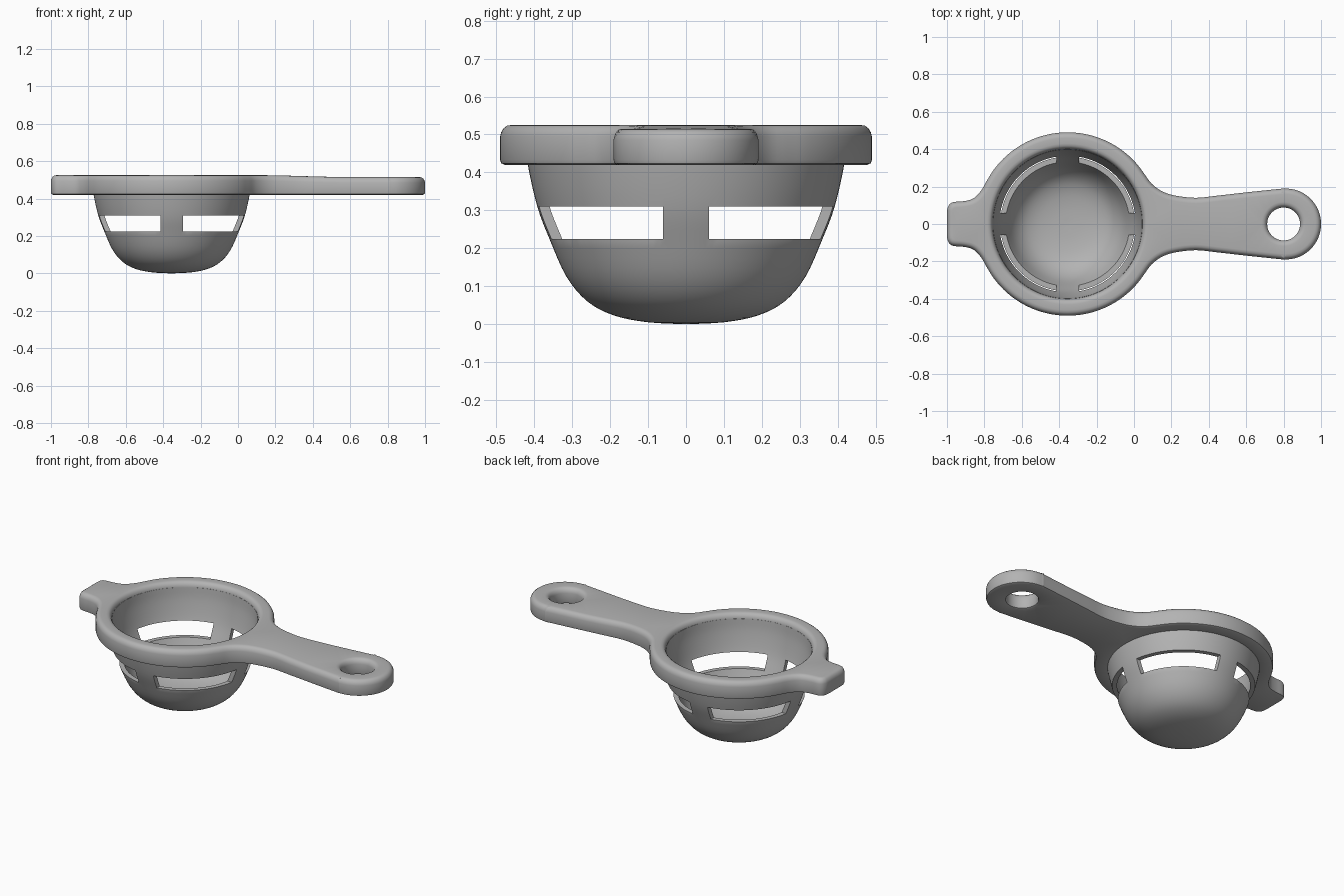
import bpy, bmesh, math
from mathutils import Vector

if "Cube" in bpy.data.objects:
    bpy.data.objects.remove(bpy.data.objects["Cube"], do_unlink=True)

CX = -0.355          # centre of the ring and bowl
RIM_R = 0.49

grey = bpy.data.materials.new("grey plastic")
grey.use_nodes = True
grey.diffuse_color = (0.45, 0.45, 0.45, 1)
grey.node_tree.nodes["Principled BSDF"].inputs["Base Color"].default_value = grey.diffuse_color


def make_object(name, bm):
    bmesh.ops.recalc_face_normals(bm, faces=bm.faces)
    mesh = bpy.data.meshes.new(name)
    bm.to_mesh(mesh)
    bm.free()
    mesh.materials.append(grey)
    obj = bpy.data.objects.new(name, mesh)
    bpy.context.collection.objects.link(obj)
    return obj


def activate(obj):
    bpy.ops.object.select_all(action="DESELECT")
    obj.select_set(True)
    bpy.context.view_layer.objects.active = obj


def arc(cx, r, start, end, steps):
    angles = [math.radians(start + (end - start) * i / steps) for i in range(steps + 1)]
    return [(cx + r * math.cos(a), r * math.sin(a)) for a in angles]


def spline(points, closed, sub):
    """Smooth Catmull-Rom path through the points."""
    pts = [Vector(p) for p in points]
    n = len(pts)

    def at(i):
        return pts[i % n] if closed else pts[max(0, min(n - 1, i))]
    out = []
    for i in range(n if closed else n - 1):
        a, b, c, d = (at(i + k) for k in (-1, 0, 1, 2))
        for s in range(sub):
            t = s / sub
            out.append(0.5 * (2 * b + (c - a) * t + (2 * a - 5 * b + 4 * c - d) * t * t
                              + (3 * b - a - 3 * c + d) * t ** 3))
    if not closed:
        out.append(pts[-1].copy())
    return out


def normals(path, closed):
    """Left-hand normals of a 2D path."""
    n = len(path)
    result = []
    for i in range(n):
        a = path[i - 1] if closed or i else path[0]
        b = path[(i + 1) % n] if closed or i < n - 1 else path[-1]
        d = (b - a).normalized()
        result.append(Vector((-d.y, d.x)))
    return result


# Outline of the rim, grip tab and handle: half of it, then mirrored
half = arc(0.81, 0.19, 0, 90, 6)
half += [(0.79, 0.189), (0.6, 0.169), (0.45, 0.152), (0.33, 0.14), (0.22, 0.152),
         (0.15, 0.175), (0.095, 0.215)]
half += arc(CX, RIM_R, 33, 152, 17)
half += [(-0.82, 0.175), (-0.86, 0.136), (-0.91, 0.122), (-0.96, 0.118),
         (-0.983, 0.108), (-0.996, 0.088), (-1, 0.06), (-1, 0)]
outline = spline(half + [(x, -y) for x, y in half[-2:0:-1]], True, 4)

# Holes run the other way round, so the same inset widens them
bowl_hole = [Vector(p) for p in arc(CX, 0.4, 360, 0, 128)[:-1]]
hang_hole = [Vector(p) for p in arc(0.8, 0.088, 360, 0, 48)[:-1]]

# Rounded edge section: inset and height
EDGE = [(0.012, 0.42), (0.003, 0.424), (0, 0.433), (0, 0.495), (0.003, 0.506),
        (0.009, 0.516), (0.018, 0.523), (0.03, 0.525)]


def handle_drop(x, z):
    t = max(0, min(1, (x - 0.1) / 0.5))
    return z - 0.01 * t * t * (3 - 2 * t) * (z > 0.48)


bm = bmesh.new()
top_edges, bottom_edges = [], []
for path in (outline, bowl_hole, hang_hole):
    side = normals(path, True)
    n = len(path)
    rings = []
    for inset, z in EDGE:
        moved = [p + s * inset for p, s in zip(path, side)]
        rings.append([bm.verts.new((p.x, p.y, handle_drop(p.x, z))) for p in moved])
    for low, high in zip(rings, rings[1:]):
        for i in range(n):
            j = (i + 1) % n
            bm.faces.new((low[i], low[j], high[j], high[i]))
    for ring, store in ((rings[0], bottom_edges), (rings[-1], top_edges)):
        store += [bm.edges.get((ring[i], ring[(i + 1) % n])) for i in range(n)]
for edges, up in ((top_edges, 1), (bottom_edges, -1)):
    bmesh.ops.triangle_fill(bm, edges=edges, use_beauty=True, normal=(0, 0, up))
rim = make_object("rim_and_handle", bm)

# Bowl: outer profile, wall offset inwards, spun round the axis
outer = spline([(0, 0), (0.1, 0.005), (0.19, 0.023), (0.26, 0.06), (0.315, 0.125),
                (0.36, 0.225), (0.392, 0.31), (0.417, 0.42), (0.425, 0.495)], False, 4)
inner = [p + s * 0.026 for p, s in zip(outer, normals(outer, False))]
inner[0].x = 0
inner[-1] = Vector((0.399, 0.495))
section = outer + inner[::-1]

bm = bmesh.new()
verts = [bm.verts.new((p.x, 0, p.y)) for p in section]
edges = [bm.edges.new(pair) for pair in zip(verts, verts[1:])]
bmesh.ops.spin(bm, geom=verts + edges, cent=(0, 0, 0), axis=(0, 0, 1),
               angle=math.tau, steps=128, use_merge=False, use_duplicate=False)
bmesh.ops.remove_doubles(bm, verts=bm.verts, dist=0.0003)
bowl = make_object("slotted_bowl", bm)
bowl.location.x = CX

# Four drain slots, leaving straight ribs between them
bm = bmesh.new()
for sx in (-1, 1):
    for sy in (-1, 1):
        box = bmesh.ops.create_cube(bm, size=1)["verts"]
        bmesh.ops.scale(bm, vec=(0.5, 0.5, 0.085), verts=box)
        bmesh.ops.translate(bm, vec=(sx * 0.31, sy * 0.31, 0.2675), verts=box)
cutter = make_object("slot_cutter", bm)
cutter.location.x = CX
cutter.hide_render = True
bpy.context.view_layer.update()

activate(bowl)
cut = bowl.modifiers.new("slots", "BOOLEAN")
cut.operation = "DIFFERENCE"
cut.solver = "EXACT"
cut.object = cutter
bpy.ops.object.modifier_apply(modifier=cut.name)
bpy.data.objects.remove(cutter, do_unlink=True)

for obj in (rim, bowl):
    activate(obj)
    bpy.ops.object.shade_smooth_by_angle(angle=math.radians(35))
